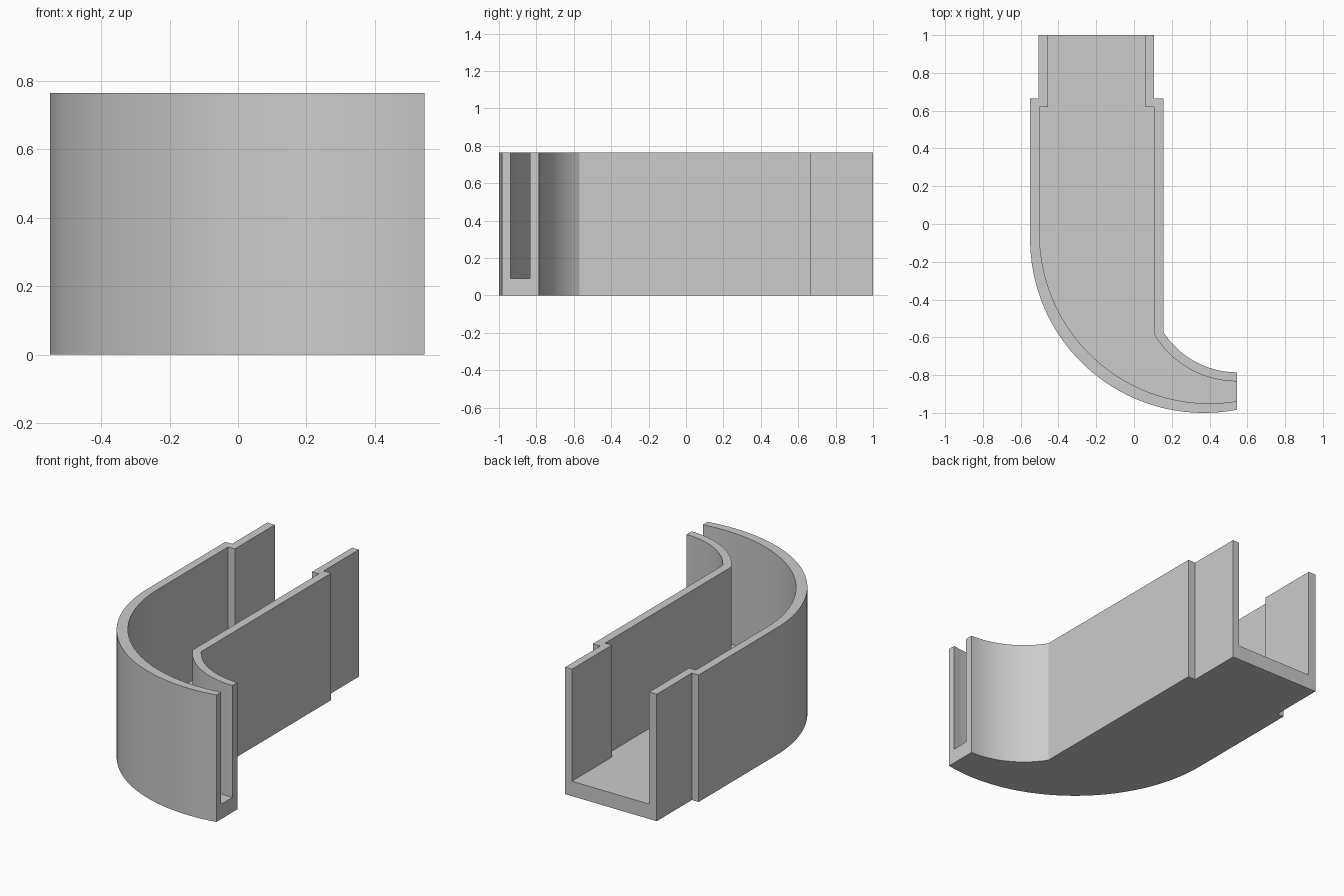
import bpy
import bmesh
from math import radians, atan2, cos, sin, sqrt

default = bpy.data.objects.get("Cube")
if default:
    bpy.data.objects.remove(default, do_unlink=True)

HEIGHT, FLOOR = 0.765, 0.09
END_X = 0.545          # open end of the bend
STEPS = 40

grey = bpy.data.materials.new("light grey")
grey.use_nodes = True
colour = (0.6, 0.6, 0.6, 1)
grey.diffuse_color = colour
grey.node_tree.nodes["Principled BSDF"].inputs["Base Color"].default_value = colour


def arc(cx, cy, r, x0, x1):
    """Lower half of a circle, from x0 to x1."""
    def angle(x):
        return atan2(-sqrt(max(r * r - (x - cx) ** 2, 0)), x - cx)
    a, b = angle(x0), angle(x1)
    if a > 0:
        a = -a
    return [(cx + r * cos(a + (b - a) * i / STEPS),
             cy + r * sin(a + (b - a) * i / STEPS)) for i in range(STEPS + 1)]


def prism(name, outline, z0, z1):
    """Extrude a closed plan outline upwards."""
    bm = bmesh.new()
    base = bm.faces.new([bm.verts.new((x, y, z0)) for x, y in outline])
    top = bmesh.ops.extrude_face_region(bm, geom=[base])["geom"]
    verts = [v for v in top if isinstance(v, bmesh.types.BMVert)]
    bmesh.ops.translate(bm, verts=verts, vec=(0, 0, z1 - z0))
    bmesh.ops.recalc_face_normals(bm, faces=bm.faces)
    mesh = bpy.data.meshes.new(name)
    bm.to_mesh(mesh)
    bm.free()
    mesh.materials.append(grey)
    obj = bpy.data.objects.new(name, mesh)
    bpy.context.collection.objects.link(obj)
    return obj


# Outer body: stepped neck, straight run and bend
outer_bend = arc(0.37, -0.08, 0.92, -0.55, END_X)
inner_bend = arc(0.545, -0.323, 0.462, 0.155, END_X)
body = prism("curved_channel",
             [(-0.505, 1), (-0.505, 0.665), (-0.55, 0.665)] + outer_bend
             + inner_bend[::-1]
             + [(0.155, 0.665), (0.105, 0.665), (0.105, 1)], 0, HEIGHT)

# Channel cutter: runs past both open ends and the top
far_wall = arc(0.40, -0.05, 0.90, -0.50, END_X)
near_wall = arc(0.545, -0.323, 0.51, 0.105, END_X)
cutter = prism("channel_cutter",
               [(-0.455, 1.1), (-0.455, 0.62), (-0.50, 0.62)] + far_wall
               + [(0.6, far_wall[-1][1]), (0.6, near_wall[-1][1])]
               + near_wall[::-1]
               + [(0.105, 0.62), (0.06, 0.62), (0.06, 1.1)], FLOOR, HEIGHT + 0.1)
cutter.hide_render = True

cut = body.modifiers.new("hollow", 'BOOLEAN')
cut.operation = 'DIFFERENCE'
cut.solver = 'EXACT'
cut.object = cutter

bpy.ops.object.select_all(action='DESELECT')
body.select_set(True)
bpy.context.view_layer.objects.active = body
bpy.ops.object.modifier_apply(modifier=cut.name)
bpy.data.objects.remove(cutter, do_unlink=True)

# Smooth bends, crisp corners
bpy.ops.object.shade_smooth_by_angle(angle=radians(25))
